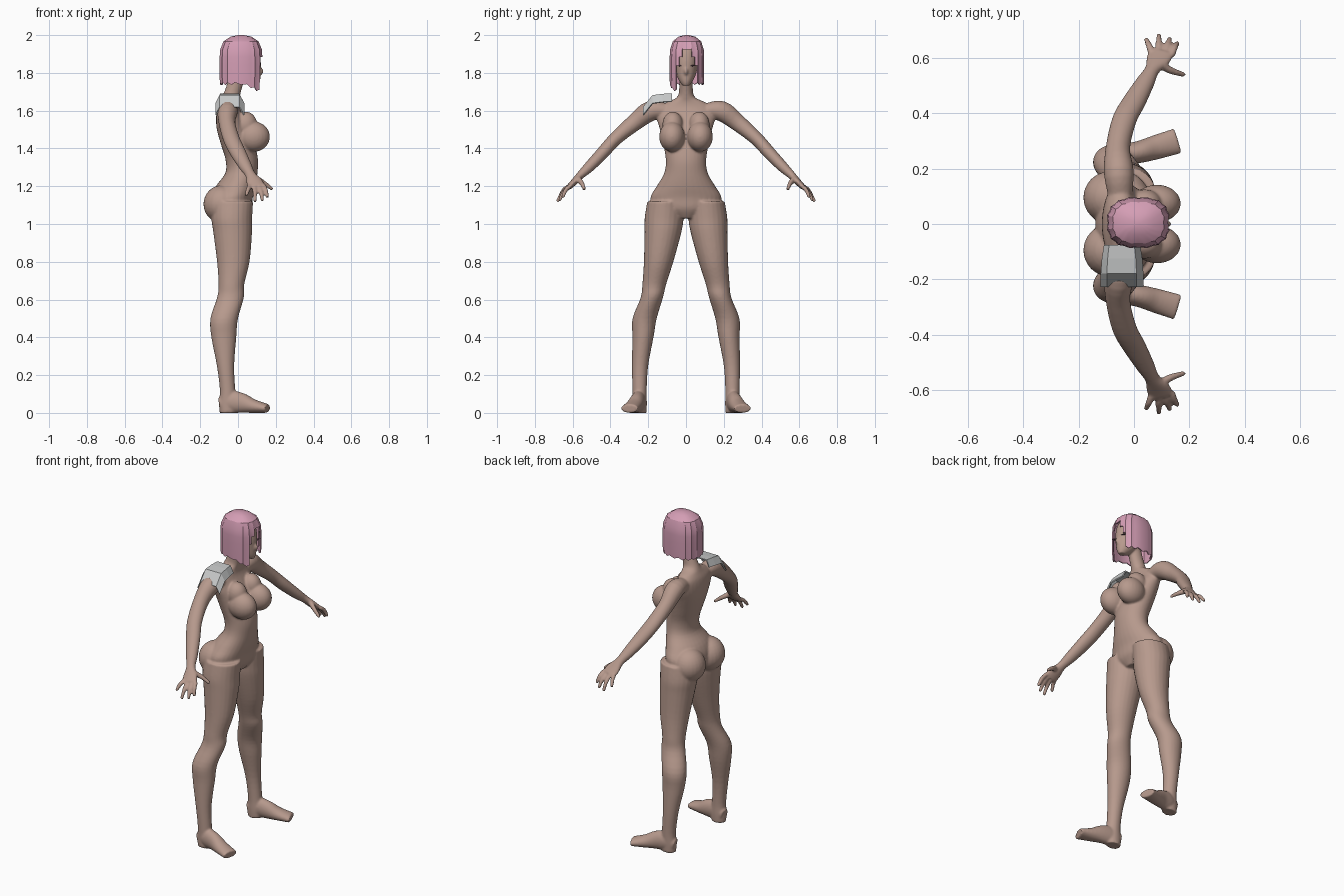
import bpy, bmesh, math
from mathutils import Vector, Matrix

if "Cube" in bpy.data.objects:
    bpy.data.objects.remove(bpy.data.objects["Cube"])

X, Y, Z = Vector((1, 0, 0)), Vector((0, 1, 0)), Vector((0, 0, 1))


def material(name, rgb):
    m = bpy.data.materials.new(name)
    m.diffuse_color = (*rgb, 1)
    m.use_nodes = True
    m.node_tree.nodes["Principled BSDF"].inputs["Base Color"].default_value = m.diffuse_color
    return m


skin = material("skin", (0.47, 0.32, 0.265))
pink = material("pink hair", (0.66, 0.34, 0.46))
grey = material("grey plate", (0.57, 0.58, 0.58))
dark = material("dark lash", (0.09, 0.04, 0.06))


def finish(bm, name, mat, mods=(), angle=40):
    bmesh.ops.recalc_face_normals(bm, faces=bm.faces)
    me = bpy.data.meshes.new(name)
    bm.to_mesh(me)
    bm.free()
    ob = bpy.data.objects.new(name, me)
    bpy.context.collection.objects.link(ob)
    me.materials.append(mat)
    bpy.ops.object.select_all(action='DESELECT')
    bpy.context.view_layer.objects.active = ob
    ob.select_set(True)
    for kind, props in mods:
        md = ob.modifiers.new(kind.title(), kind)
        for k, v in props.items():
            setattr(md, k, v)
        bpy.ops.object.modifier_apply(modifier=md.name)
    if angle:
        bpy.ops.object.shade_smooth_by_angle(angle=math.radians(angle))
    return ob


def spline(pts, steps=4):
    """Catmull-Rom resampling of (x, y, z, ra, rb) rows."""
    p = [Vector(q) for q in pts]
    p = [p[0]] + p + [p[-1]]
    out = []
    for i in range(1, len(p) - 2):
        a, b, c, d = p[i - 1:i + 3]
        for s in range(steps):
            t = s / steps
            out.append(0.5 * (2 * b + (c - a) * t + (2 * a - 5 * b + 4 * c - d) * t * t
                              + (3 * b - a - 3 * c + d) * t ** 3))
    return out + [p[-2]]


def tube(bm, pts, ref=X, flat=False, side=1, n=24):
    """Loft of elliptical rings; flat keeps every ring horizontal."""
    rows = spline(pts)
    rings = []
    for i, r in enumerate(rows):
        a, b = rows[max(i - 1, 0)], rows[min(i + 1, len(rows) - 1)]
        t = Z if flat else (Vector(b[:3]) - Vector(a[:3])).normalized()
        u = (ref - t * ref.dot(t)).normalized()
        v = t.cross(u)
        ring = []
        for k in range(n):
            w = 2 * math.pi * k / n
            q = Vector(r[:3]) + u * r[3] * math.cos(w) + v * r[4] * math.sin(w)
            ring.append(bm.verts.new((q.x, q.y * side, max(q.z, 0))))
        rings.append(ring)
    for a, b in zip(rings, rings[1:]):
        for k in range(n):
            bm.faces.new((a[k], a[(k + 1) % n], b[(k + 1) % n], b[k]))
    bm.faces.new(rings[0][::-1])
    bm.faces.new(rings[-1])


def ball(bm, c, r):
    bmesh.ops.create_uvsphere(bm, u_segments=24, v_segments=16, radius=1,
                              matrix=Matrix.Translation(c) @ Matrix.Diagonal((*r, 1)))


# Body: overlapping lofts fused into one smooth skin
bm = bmesh.new()
torso = [(-.02, 1.03, .06, .06), (-.03, 1.08, .10, .165), (-.03, 1.14, .108, .188),
         (-.012, 1.20, .105, .155), (.018, 1.27, .085, .115), (.02, 1.34, .086, .107),
         (.0, 1.42, .09, .12), (-.022, 1.50, .09, .138), (-.04, 1.56, .076, .155),
         (-.05, 1.61, .06, .15), (-.046, 1.645, .05, .10), (-.038, 1.672, .047, .047),
         (-.022, 1.72, .043, .036), (.0, 1.79, .043, .036)]
tube(bm, [(x, 0, z, a, b) for x, z, a, b in torso], flat=True, n=32)
# Head with chin and nose
head = [(.088, 1.733, .022, .018), (.068, 1.76, .05, .038), (.05, 1.80, .07, .055),
        (.036, 1.86, .085, .065), (.026, 1.92, .083, .065), (.02, 1.965, .06, .045)]
tube(bm, [(x, 0, z, a, b) for x, z, a, b in head], flat=True)
ball(bm, (.118, 0, 1.808), (.017, .011, .02))
for s in (1, -1):
    # Chest and hip volumes
    ball(bm, (.083, .074 * s, 1.462), (.086, .068, .08))
    ball(bm, (.04, .07 * s, 1.525), (.062, .055, .07))
    ball(bm, (-.085, .095 * s, 1.105), (.098, .096, .10))
    # Leg
    tube(bm, [(-.03, .11, 1.12, .11, .095), (-.033, .116, 1.03, .108, .103),
              (-.028, .123, .95, .102, .097), (-.025, .145, .80, .086, .078),
              (-.035, .168, .68, .068, .063), (-.04, .181, .61, .071, .059),
              (-.073, .219, .50, .073, .064), (-.075, .228, .40, .066, .056),
              (-.066, .243, .25, .046, .043), (-.055, .246, .12, .041, .038),
              (-.053, .245, .05, .048, .038), (-.053, .245, 0, .044, .036)],
         flat=True, side=s)
    # Foot
    tube(bm, [(-.095, .24, .045, .035, .028), (-.04, .25, .058, .058, .038),
              (.02, .26, .052, .053, .040), (.08, .277, .036, .037, .044),
              (.157, .30, .023, .023, .047)], ref=Z, side=s)
    # Arm and palm
    tube(bm, [(-.05, .11, 1.60, .045, .04), (-.055, .19, 1.597, .054, .054),
              (-.058, .275, 1.535, .044, .045), (-.035, .375, 1.45, .044, .036),
              (.0, .44, 1.378, .042, .034), (.04, .51, 1.305, .034, .029),
              (.065, .555, 1.262, .027, .022), (.085, .59, 1.225, .043, .018),
              (.10, .618, 1.197, .046, .015)], side=s)
    # Fingers and thumb
    for i, tip in enumerate([(.043, .667, 1.15), (.09, .682, 1.118),
                             (.13, .671, 1.122), (.157, .653, 1.14)]):
        a = Vector((.066 + .023 * i, .607, 1.205))
        b = Vector(tip)
        m = a.lerp(b, .5) + Vector((0, .006, .008))
        tube(bm, [(*a, .013, .012), (*m, .0125, .0115), (*b, .009, .009)], side=s, n=12)
    tube(bm, [(.095, .575, 1.24, .018, .016), (.135, .553, 1.218, .014, .013),
              (.183, .538, 1.183, .009, .009)], ref=Z, side=s, n=12)
finish(bm, "body", skin, [("REMESH", {"mode": 'VOXEL', "voxel_size": .006}),
                          ("SMOOTH", {"factor": .5, "iterations": 5})], 60)

# Lashes and mouth
bm = bmesh.new()
for s in (1, -1):
    ball(bm, (.106, .03 * s, 1.838), (.009, .021, .003))
ball(bm, (.112, 0, 1.775), (.006, .014, .003))
finish(bm, "face_lines", dark)

# Bob hair: strand columns with a parted opening over the face
bm = bmesh.new()
N = 32
rows = [(2.0, .12), (1.992, .48), (1.967, .82), (1.925, .97), (1.885, 1.0),
        (1.84, 1.0), (1.78, 1.0), (None, .99)]


def curve(v):
    return math.copysign(abs(v) ** .78, v)


grid = []
for z, sc in rows:
    ring = []
    for k in range(N):
        w = 2 * math.pi * k / N
        c, sn = math.cos(w), math.sin(w)
        r = sc * (1 if k % 2 else .96)
        low = 1.737 - max(c, 0) * (.045 if sn < 0 else .0) + (.012 if k % 2 else 0)
        ring.append(bm.verts.new((.016 + .115 * r * curve(c), .005 + .093 * r * curve(sn),
                                  low if z is None else z)))
    grid.append(ring)
for j, (a, b) in enumerate(zip(grid, grid[1:])):
    for k in range(N):
        mid = abs((k + .5 + N / 2) % N - N / 2) * 360 / N
        if mid < (0, 0, 0, 8, 20, 32, 32)[j]:
            continue
        bm.faces.new((a[k], b[k], b[(k + 1) % N], a[(k + 1) % N]))
bm.faces.new(grid[0])
bmesh.ops.delete(bm, geom=[v for v in bm.verts if not v.link_faces], context='VERTS')
finish(bm, "hair", pink, [("SOLIDIFY", {"thickness": .006, "offset": -1})], 30)

# Shoulder plate: arched bands stepping down over one shoulder
bm = bmesh.new()
bands = [(-.075, 1.70, .85), (-.125, 1.697, .95), (-.178, 1.69, 1.0), (-.228, 1.628, 1.0)]
grid = [[bm.verts.new((-.043 + dx * w, y, z - drop))
         for dx, drop in ((-.077, .05), (-.055, .008), (.052, .008), (.077, .05))]
        for y, z, w in bands]
for a, b in zip(grid, grid[1:]):
    for k in range(3):
        bm.faces.new((a[k], a[k + 1], b[k + 1], b[k]))
finish(bm, "shoulder_plate", grey, [("SOLIDIFY", {"thickness": .008, "offset": -1})], 0)
